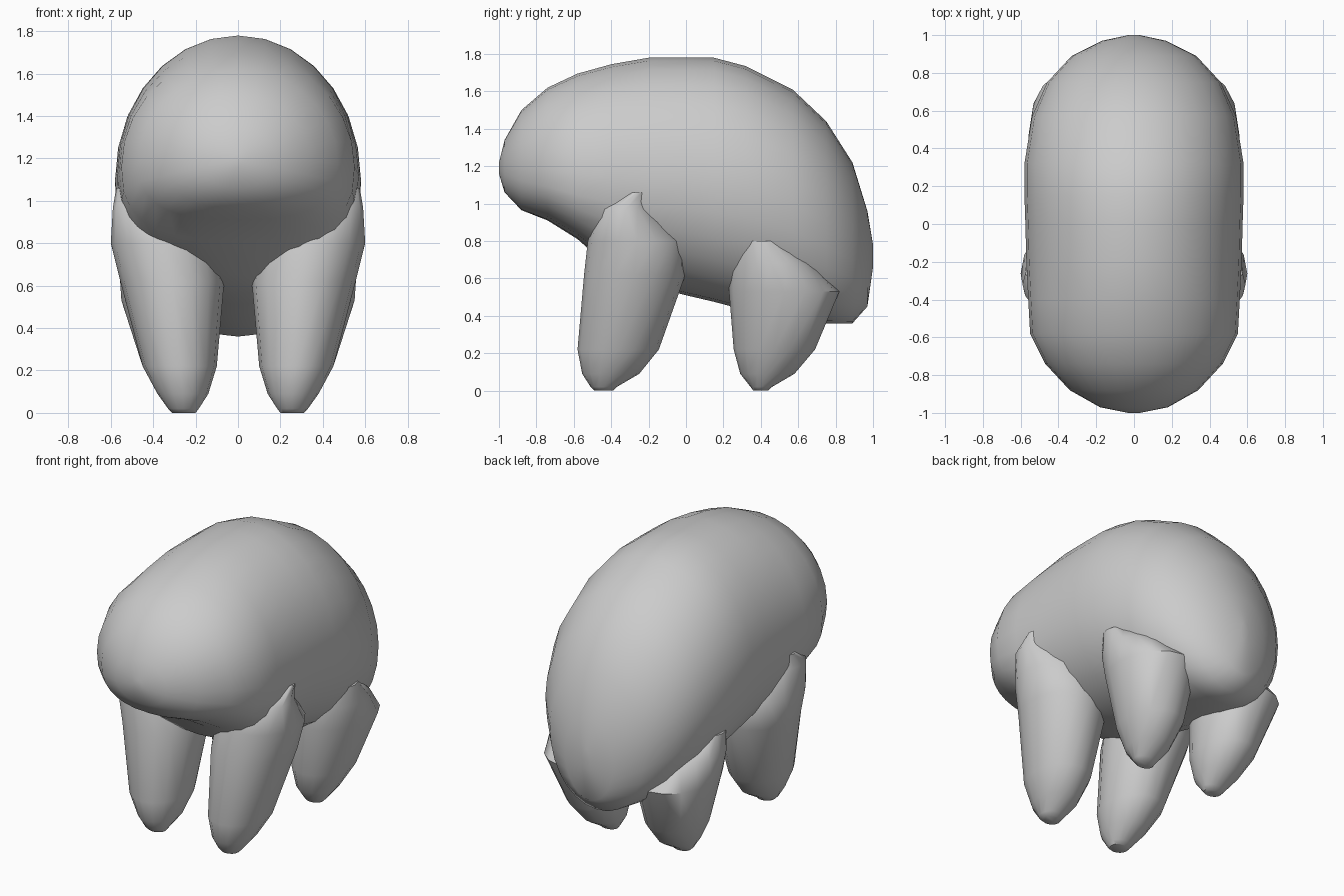
import bpy, bmesh, math

if "Cube" in bpy.data.objects:
    bpy.data.objects.remove(bpy.data.objects["Cube"])


def loft(name, rings, angle):
    """Skin a list of closed rings and cap both ends."""
    bm = bmesh.new()
    loops = [[bm.verts.new(p) for p in ring] for ring in rings]
    n = len(loops[0])
    for a, b in zip(loops, loops[1:]):
        for i in range(n):
            j = (i + 1) % n
            bm.faces.new((a[i], a[j], b[j], b[i]))
    bm.faces.new(loops[0])
    bm.faces.new(loops[-1])
    bmesh.ops.recalc_face_normals(bm, faces=bm.faces[:])
    mesh = bpy.data.meshes.new(name)
    bm.to_mesh(mesh)
    bm.free()
    ob = bpy.data.objects.new(name, mesh)
    bpy.context.collection.objects.link(ob)
    bpy.ops.object.select_all(action='DESELECT')
    ob.select_set(True)
    bpy.context.view_layer.objects.active = ob
    bpy.ops.object.shade_smooth_by_angle(angle=math.radians(angle))
    return ob


def power(v, e):
    return math.copysign(abs(v) ** e, v)


# Body: y, top z, bottom z, half width, z of widest point, underside squareness
sections = [
    (-1.0, 1.22, 1.16, .03, 1.19, 2), (-.97, 1.34, 1.06, .18, 1.19, 2.2),
    (-.88, 1.50, .965, .34, 1.19, 2.5), (-.74, 1.62, .91, .47, 1.18, 2.7),
    (-.58, 1.695, .81, .55, 1.16, 2.7), (-.40, 1.745, .65, .56, 1.14, 2.3),
    (-.20, 1.78, .56, .57, 1.12, 2.1), (.0, 1.78, .51, .575, 1.12, 2.1),
    (.15, 1.78, .475, .58, 1.10, 2.1), (.32, 1.735, .43, .58, 1.08, 2.1),
    (.57, 1.61, .385, .54, 1.0, 2.1), (.75, 1.44, .36, .46, .9, 2.1),
    (.89, 1.22, .36, .33, .8, 2.1), (.97, .96, .45, .17, .72, 2),
    (1.0, .78, .66, .03, .72, 2)]
body_rings = []
for y, top, bottom, w, mid, n in sections:
    ring = []
    for i in range(28):
        c, s = math.cos(i * math.tau / 28), math.sin(i * math.tau / 28)
        if s >= 0:
            ring.append((w * c, y, mid + (top - mid) * s))
        else:
            ring.append((w * power(c, 2 / n), y, mid + (mid - bottom) * power(s, 2 / n)))
    body_rings.append(ring)
loft("body", body_rings, 60)


# Legs: z, inner x, outer x, front y, back y
front_leg = [(.0, .2, .31, -.49, -.39), (.02, .185, .33, -.51, -.37),
             (.09, .14, .38, -.555, -.25), (.22, .1, .45, -.58, -.145),
             (.62, .065, .555, -.545, -.003), (.80, .09, .60, -.525, 0),
             (.97, .2, .59, -.48, -.16), (1.06, .3, .575, -.32, -.2)]
back_leg = [(.0, .2, .31, .36, .44), (.02, .185, .33, .345, .46),
            (.09, .14, .38, .29, .58), (.22, .1, .45, .255, .69),
            (.53, .08, .55, .23, .82), (.68, .12, .56, .235, .68),
            (.80, .2, .54, .28, .52)]
for name, profile in (("front_leg", front_leg), ("back_leg", back_leg)):
    for side, label in ((1, "left"), (-1, "right")):
        rings = []
        for z, x0, x1, y0, y1 in profile:
            rings.append([(side * ((x0 + x1) / 2 + (x1 - x0) / 2 * math.cos(i * math.tau / 16)),
                           (y0 + y1) / 2 + (y1 - y0) / 2 * math.sin(i * math.tau / 16), z)
                          for i in range(16)])
        loft(f"{name}_{label}", rings, 50)
